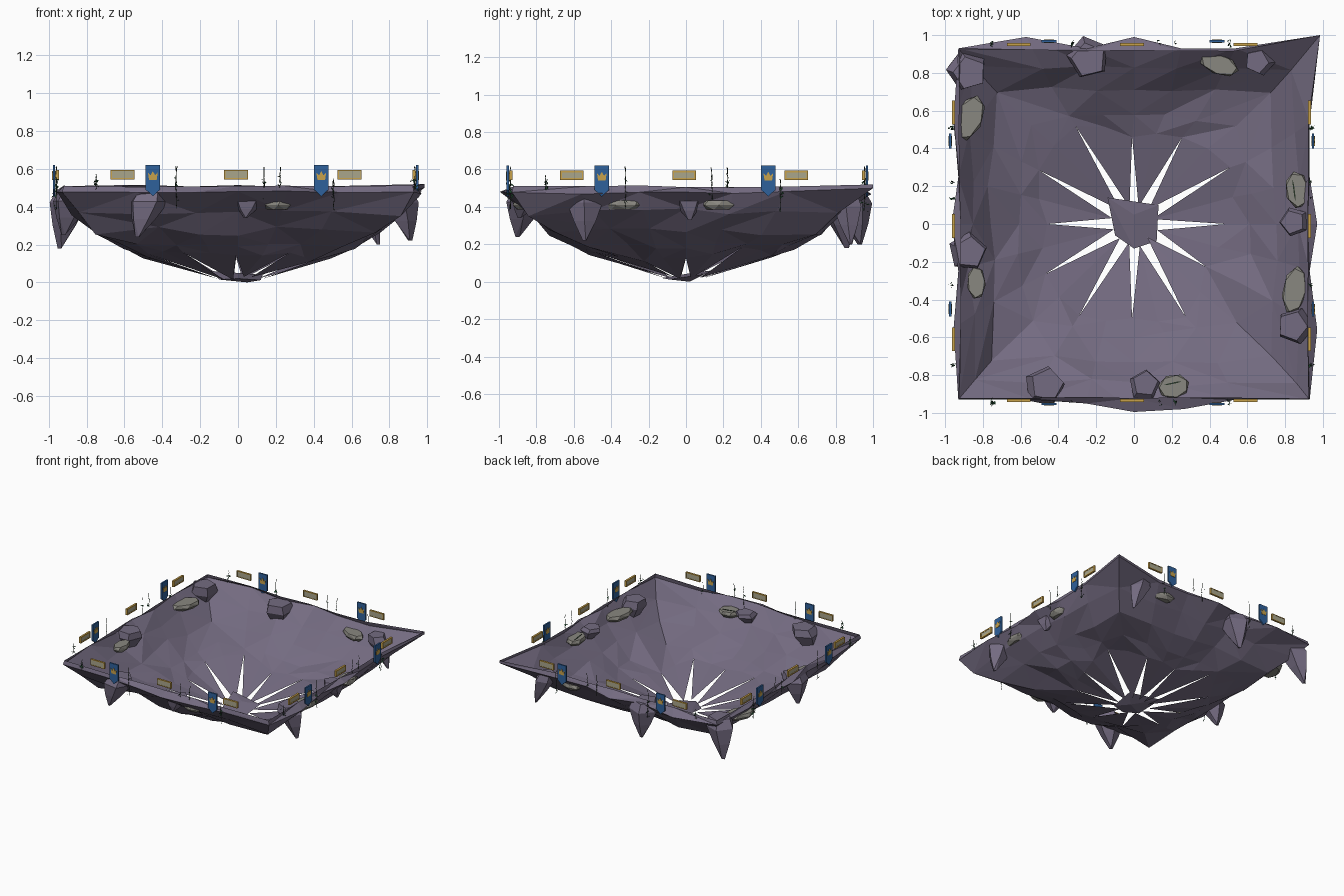
import bpy, bmesh, math, random
from mathutils import Vector, Matrix

random.seed(7)
if "Cube" in bpy.data.objects:
    bpy.data.objects.remove(bpy.data.objects["Cube"])


def material(name, rgb):
    m = bpy.data.materials.new(name)
    m.use_nodes = True
    m.diffuse_color = (*rgb, 1)
    m.node_tree.nodes["Principled BSDF"].inputs["Base Color"].default_value = (*rgb, 1)
    return m


ROCK = material("purple rock", (.175, .148, .22))
STONE = material("grey stone", (.25, .243, .215))
BLUE = material("banner blue", (.028, .12, .33))
GOLD = material("gold", (.58, .36, .07))
PANEL = material("pale panel", (.40, .38, .26))
LEAF = material("leaf green", (.02, .10, .04))
VINE = material("dark vine", (.02, .035, .02))


def finish(name, bm, mat, matrix=None, recalc=True):
    if recalc:
        bmesh.ops.recalc_face_normals(bm, faces=bm.faces)
    mesh = bpy.data.meshes.new(name)
    bm.to_mesh(mesh)
    bm.free()
    mesh.materials.append(mat)
    ob = bpy.data.objects.new(name, mesh)
    bpy.context.collection.objects.link(ob)
    if matrix:
        ob.matrix_world = matrix
    return ob


def jit(a):
    return random.uniform(-a, a)


# Rock bowl: rings that go from a square rim to a round floor
N = 24
bulge = {0: .97, 22: .97, 18: .995, 19: .98, 17: .95, 6: .99, 8: .99, 12: .965, 10: .955, 14: .955}
slit = [.50, .60, .53, .46, .60, .57, .45, .53, .56, .50, .57, .45]  # reach of each slit
rings = [  # half width, squareness, height, jitter, depth factor
    (.92, 1, .51, .006, 1), (.93, 1, .475, .008, 1), (.86, .97, .37, .022, .98),
    (.76, .9, .27, .025, .96), (.62, .5, .19, .02, .96)]
bm = bmesh.new()
grid = []
for r, (half, sq, z, j, deep) in enumerate(rings):
    row = []
    for k in range(N):
        a = math.tau * k / N
        c, s = math.cos(a), math.sin(a)
        h = bulge.get(k, half) if r == 1 else half + jit(j)
        d = h * (1 + sq * (1 / max(abs(c), abs(s)) - 1))
        p = Vector((c * d, s * d * deep, z + jit(j)))
        if k == 3 and r < 2:
            p = Vector((.985, 1, .52 - r * .02))
        row.append(bm.verts.new(p))
    grid.append(row)
row = []
for k in range(N):
    a = math.tau * k / N
    d = (slit[k // 2] + slit[(k + 1) // 2 % len(slit)]) / 2
    row.append(bm.verts.new((math.cos(a) * d - .01, math.sin(a) * d, .135 + (d - .5) * .4 + jit(.012))))
grid.append(row)
for upper, lower in zip(grid, grid[1:]):
    for k in range(N):
        a, b = upper[k], upper[(k + 1) % N]
        c, d = lower[(k + 1) % N], lower[k]
        if random.random() < .5:
            tris = ((a, b, c), (a, c, d))
        else:
            tris = ((a, b, d), (b, c, d))
        for t in tris:
            bm.faces.new(t)

# Floor petals, leaving a star of open slits
for k in range(0, N, 2):
    a = math.tau * (k + 1) / N
    reach = .11 + jit(.02)
    apex = bm.verts.new((math.cos(a) * reach, math.sin(a) * reach, .028 + jit(.014)))
    t = [grid[-1][(k + i) % N] for i in range(3)]
    bm.faces.new((t[0], t[1], apex))
    bm.faces.new((t[1], t[2], apex))
finish("rock_bowl", bm, ROCK)


def hull(name, points, mat):
    bm = bmesh.new()
    for p in points:
        bm.verts.new(p)
    bmesh.ops.convex_hull(bm, input=bm.verts)
    loose = [v for v in bm.verts if not v.link_faces]
    bmesh.ops.delete(bm, geom=loose, context='VERTS')
    return finish(name, bm, mat)


def ring_points(x, y, z, rx, ry, n, turn=0.0, twist=0.0):
    pts = []
    for i in range(n):
        a = math.tau * i / n + turn
        u, v = rx * math.cos(a), ry * math.sin(a)
        pts.append(Vector((x + u * math.cos(twist) - v * math.sin(twist),
                           y + u * math.sin(twist) + v * math.cos(twist), z)))
    return pts


# Thin floor stone at the centre
hull("centre_rock", [(-.14, .14, .06), (.13, .10, .04), (.12, -.09, .012), (0, -.13, .02),
                     (-.10, -.06, .015), (.05, .02, 0), (0, .05, .05)], ROCK)

# Hanging rocks around the rim: x, y, radius, top, then the tip
hanging = [
    (-.46, -.85, .11, .48, (-.53, -.90, .24)), (.06, -.845, .085, .46, (.04, -.89, .34)),
    (-.87, .80, .11, .49, (-.94, .86, .18)), (-.87, -.15, .105, .48, (-.92, -.13, .25)),
    (.84, -.54, .10, .48, (.91, -.54, .22)), (.84, .01, .08, .46, (.88, .02, .33)),
    (-.24, .87, .115, .48, (-.25, .93, .20)), (.65, .86, .08, .46, (.74, .88, .20))]
for x, y, r, top, tip in hanging:
    start, end = Vector((x, y, top)), Vector(tip)
    turn = random.uniform(0, math.tau)
    pts = []
    for t, width, n in ((0, .8, 5), (.22, 1, 5), (.6, .62, 5), (1, .12, 3)):
        pts += ring_points(*start.lerp(end, t), r * width, r * width, n, turn)
    hull("hanging_rock", pts, ROCK)

# Flat grey slabs wedged through the wall: x, y, half length, half width, angle, cracked
slabs = [
    (-.875, .56, .13, .075, 1.15, 0), (.45, .845, .11, .055, -.35, 0),
    (.865, .18, .10, .065, 1.7, 1), (.85, -.35, .13, .065, 1.4, 0),
    (.21, -.86, .085, .065, .2, 1), (-.835, -.31, .09, .05, 1.6, 0)]
for x, y, l, w, tw, cracked in slabs:
    hull("stone_slab", ring_points(x, y, .435, l * .9, w * .9, 7, .3, tw)
         + ring_points(x, y, .41, l, w, 7, .1, tw)
         + ring_points(x, y, .385, l * .7, w * .7, 6, 0, tw), STONE)
    if cracked:
        hull("slab_crack", ring_points(x * .98, y * .98, .433, l * .6, .004, 6, 0, tw)
             + ring_points(x * .98, y * .98, .438, l * .6, .004, 6, 0, tw), VINE)


# Rim decorations, placed on a flat side plane: x along the rim, y inward
def plate(name, outline, thick, mat, matrix):
    bm = bmesh.new()
    face = bm.faces.new([bm.verts.new((u, -thick / 2, z)) for u, z in outline])
    ext = bmesh.ops.extrude_face_region(bm, geom=[face])
    verts = [g for g in ext["geom"] if isinstance(g, bmesh.types.BMVert)]
    bmesh.ops.translate(bm, verts=verts, vec=(0, thick, 0))
    return finish(name, bm, mat, matrix)


def rect(w, h):
    return [(-w, -h), (w, -h), (w, h), (-w, h)]


def banner(m):
    w = .039
    plate("banner", [(-w, .62), (-w, .49), (-.02, .475), (0, .455), (.02, .475), (w, .49), (w, .62)],
          .012, BLUE, m)
    crown = [(-.02, .54), (.02, .54), (.026, .58), (.012, .566), (0, .588), (-.012, .566), (-.026, .58)]
    plate("banner_crown", crown, .018, GOLD, m)


def sign(m, rim):
    m = m @ Matrix.Translation((0, 0, .57))
    plate("sign_panel", rect(.058, .021), .012, PANEL, m)
    for s in (-1, 1):
        plate("sign_rail", [(u, z + s * (.025 - rim)) for u, z in rect(.063, rim)], .016, GOLD, m)
        plate("sign_post", [(u + s * (.063 - rim), z) for u, z in rect(rim, .024)], .016, GOLD, m)


def vine(m, low, high, leaves):
    cu = bpy.data.curves.new("vine", 'CURVE')
    cu.dimensions = '3D'
    cu.bevel_depth = .0018
    cu.bevel_resolution = 0
    sp = cu.splines.new('POLY')
    sp.points.add(6)
    for i, p in enumerate(sp.points):
        p.co = (jit(.004), jit(.004), low + (high - low) * i / 6, 1)
    cu.materials.append(VINE)
    ob = bpy.data.objects.new("vine", cu)
    bpy.context.collection.objects.link(ob)
    ob.matrix_world = m
    bm = bmesh.new()
    for i in range(leaves):
        c = Vector((jit(.008), jit(.012), low + (high - low) * random.random() * .7))
        bm.faces.new([bm.verts.new(c + Vector((jit(.012), jit(.016), jit(.012)))) for _ in range(3)])
    finish("vine_leaves", bm, LEAF, m, False)


# Front, right, back, left; the flip keeps spacing alike on opposite sides
for turn, dist, flip, rim in ((0, .935, 1, .003), (1, .93, 1, .005), (2, .95, -1, .003), (3, .955, -1, .005)):
    base = Matrix.Rotation(turn * math.pi / 2, 4, 'Z')

    def at(u, extra=0):
        return base @ Matrix.Translation((u * flip, -dist - extra, 0))

    for u in (-.61, -.01, .59):
        sign(at(u), rim)
    for u in (-.45, .44):
        banner(at(u, .018))
    for u, low, high, leaves in ((-.325, .39, .615, 5), (.137, .44, .61, 2), (.222, .50, .61, 3),
                                 (.505, .38, .55, 9), (-.75, .49, .57, 8)):
        vine(at(u, .005), low, high, leaves)
